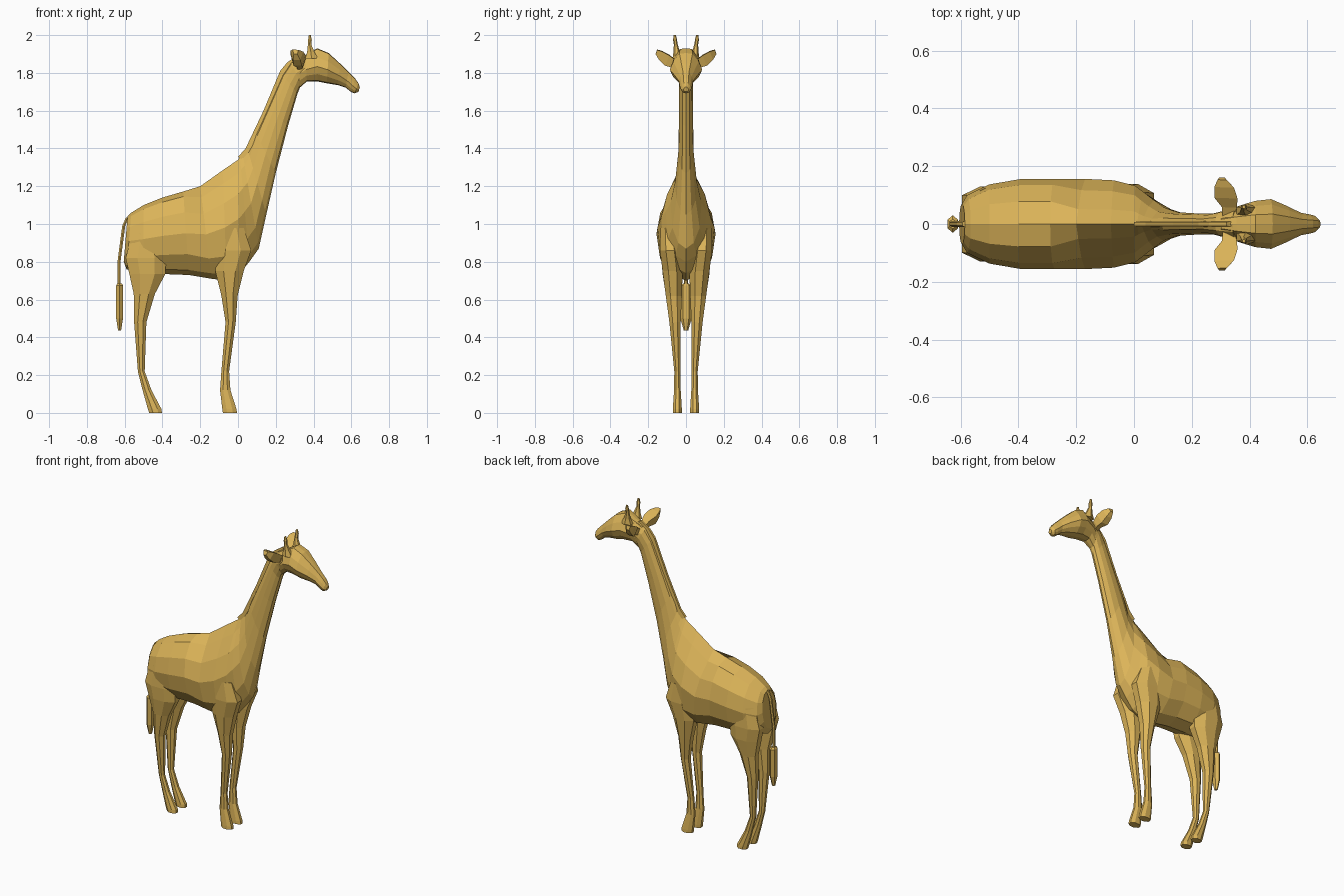
import bpy, bmesh, math
from mathutils import Vector

hide = bpy.data.materials.new("tan_hide")
hide.diffuse_color = (0.72, 0.46, 0.10, 1)


def loft(name, rings, mirror=False):
    """Skin a list of equal-length point rings, cap the ends, optionally mirror in y."""
    bm = bmesh.new()
    vs = [[bm.verts.new(p) for p in r] for r in rings]
    n = len(rings[0])
    for a, b in zip(vs, vs[1:]):
        for i in range(n):
            j = (i + 1) % n
            bm.faces.new((a[i], a[j], b[j], b[i]))
    bm.faces.new(vs[0][::-1])
    bm.faces.new(vs[-1])
    if mirror:
        g = bmesh.ops.duplicate(bm, geom=bm.verts[:] + bm.edges[:] + bm.faces[:])
        for v in g["geom"]:
            if isinstance(v, bmesh.types.BMVert):
                v.co.y *= -1
    bmesh.ops.recalc_face_normals(bm, faces=bm.faces[:])
    me = bpy.data.meshes.new(name)
    bm.to_mesh(me)
    bm.free()
    me.materials.append(hide)
    ob = bpy.data.objects.new(name, me)
    bpy.context.collection.objects.link(ob)
    return ob


PEAR = [(0, 0), (.12, .33), (.3, .75), (.52, 1), (.78, .88), (.94, .5), (1, 0)]
ROUND = [(0, 0), (.06, .5), (.25, .87), (.5, 1), (.75, .87), (.94, .5), (1, 0)]
SKULL = [(0, 0), (.02, .4), (.28, .78), (.55, 1), (.78, .8), (.97, .45), (1, 0)]


def section(tx, tz, bx, bz, w, prof):
    """Symmetric cross-section hanging between a top and a bottom point."""
    half = [(tx + (bx - tx) * t, w * k, tz + (bz - tz) * t) for t, k in prof]
    return half + [(x, -y, z) for x, y, z in half[-2:0:-1]]


def oval(x0, x1, y0, y1, z, n=8):
    """Horizontal n-sided ring filling a box."""
    s = 1 / math.cos(math.pi / n)
    pts = []
    for i in range(n):
        a = 2 * math.pi * (i + .5) / n
        pts.append(((x0 + x1) / 2 + (x1 - x0) / 2 * s * math.cos(a),
                    (y0 + y1) / 2 + (y1 - y0) / 2 * s * math.sin(a), z))
    return pts


# trunk and neck in one skin
trunk = [(-.585, 1.04, -.605, .80, .07, ROUND),
         (-.565, 1.06, -.59, .76, .10, ROUND),
         (-.50, 1.10, -.50, .74, .137, ROUND),
         (-.40, 1.14, -.39, .735, .155, ROUND),
         (-.29, 1.172, -.26, .73, .156, ROUND),
         (-.20, 1.20, -.14, .71, .156, PEAR),
         (-.08, 1.285, -.06, .70, .151, PEAR),
         (0, 1.34, .01, .74, .132, PEAR),
         (.01, 1.355, .06, .80, .108, PEAR),
         (.025, 1.37, .11, .87, .082, PEAR),
         (.05, 1.40, .15, 1.05, .058, PEAR),
         (.095, 1.48, .20, 1.27, .041, ROUND),
         (.155, 1.61, .265, 1.52, .037, ROUND),
         (.235, 1.79, .315, 1.69, .036, ROUND),
         (.28, 1.855, .335, 1.74, .045, ROUND),
         (.34, 1.89, .37, 1.77, .055, ROUND)]
loft("body_and_neck", [section(*r) for r in trunk])

# head tapering to the muzzle
head = [(.30, 1.87, .325, 1.72, .040, SKULL),
        (.355, 1.895, .365, 1.755, .062, SKULL),
        (.42, 1.93, .42, 1.755, .080, SKULL),
        (.48, 1.905, .47, 1.745, .086, SKULL),
        (.54, 1.85, .53, 1.735, .060, SKULL),
        (.585, 1.805, .57, 1.722, .039, SKULL),
        (.62, 1.77, .60, 1.698, .033, SKULL),
        (.638, 1.745, .618, 1.692, .028, SKULL),
        (.645, 1.725, .638, 1.70, .014, SKULL)]
loft("head", [section(*r) for r in head])

# mane strip along the back of the neck
mane = [(0, 1.355), (.04, 1.40), (.135, 1.60), (.223, 1.81), (.26, 1.855), (.32, 1.895)]
loft("mane", [[(x, .007, z), (x + .04, .012, z - .025),
               (x + .04, -.012, z - .025), (x, -.007, z)] for x, z in mane])

# legs: x0, x1, y0, y1, z
front = [(-.08, -.005, .022, .07, 0), (-.083, -.008, .022, .07, .02),
         (-.095, -.04, .028, .063, .12), (-.088, -.047, .030, .062, .22),
         (-.066, -.012, .028, .088, .48), (-.088, -.002, .022, .107, .62),
         (-.12, .03, .018, .124, .75), (-.12, .07, .03, .138, .86),
         (-.10, .03, .05, .135, .98)]
rear = [(-.47, -.403, .022, .07, 0), (-.477, -.405, .022, .07, .02),
        (-.505, -.458, .028, .063, .12), (-.53, -.494, .030, .062, .22),
        (-.55, -.485, .028, .088, .48), (-.552, -.44, .022, .107, .63),
        (-.575, -.385, .018, .124, .735), (-.595, -.38, .025, .130, .82),
        (-.56, -.40, .04, .125, .95)]
loft("front_legs", [oval(*r) for r in front], True)
loft("rear_legs", [oval(*r) for r in rear], True)

# ears: y, z, half-length in x, centre x, half-thickness
ears = [(.03, 1.835, .018, .325, .020), (.065, 1.85, .026, .33, .022),
        (.10, 1.868, .040, .318, .030), (.135, 1.893, .034, .312, .024),
        (.157, 1.912, .016, .305, .012)]
loft("ears", [[(x - h, y - t * .3, z + t), (x + h, y - t * .4, z + t * .8),
               (x + h * .5, y + t * .35, z - t), (x - h * .6, y + t * .35, z - t)]
              for y, z, h, x, t in ears], True)

# small horns
horns = [(.355, .425, .022, .068, 1.875), (.366, .405, .034, .064, 1.91),
         (.370, .388, .045, .063, 1.95), (.371, .391, .049, .067, 1.975),
         (.375, .385, .054, .064, 2.0)]
loft("horns", [oval(*r, 6) for r in horns], True)

# thin tail and its tuft
tail = [(-.585, 1.035), (-.605, .99), (-.617, .90), (-.630, .80), (-.630, .67)]
loft("tail", [oval(x - .008, x + .008, -.009, .009, z, 6) for x, z in tail])
tuft = [(.012, .014, .685), (.018, .026, .675), (.018, .026, .50), (.008, .010, .435)]
loft("tail_tuft", [oval(-.627 - a, -.627 + a, -b, b, z, 6) for a, b, z in tuft])
